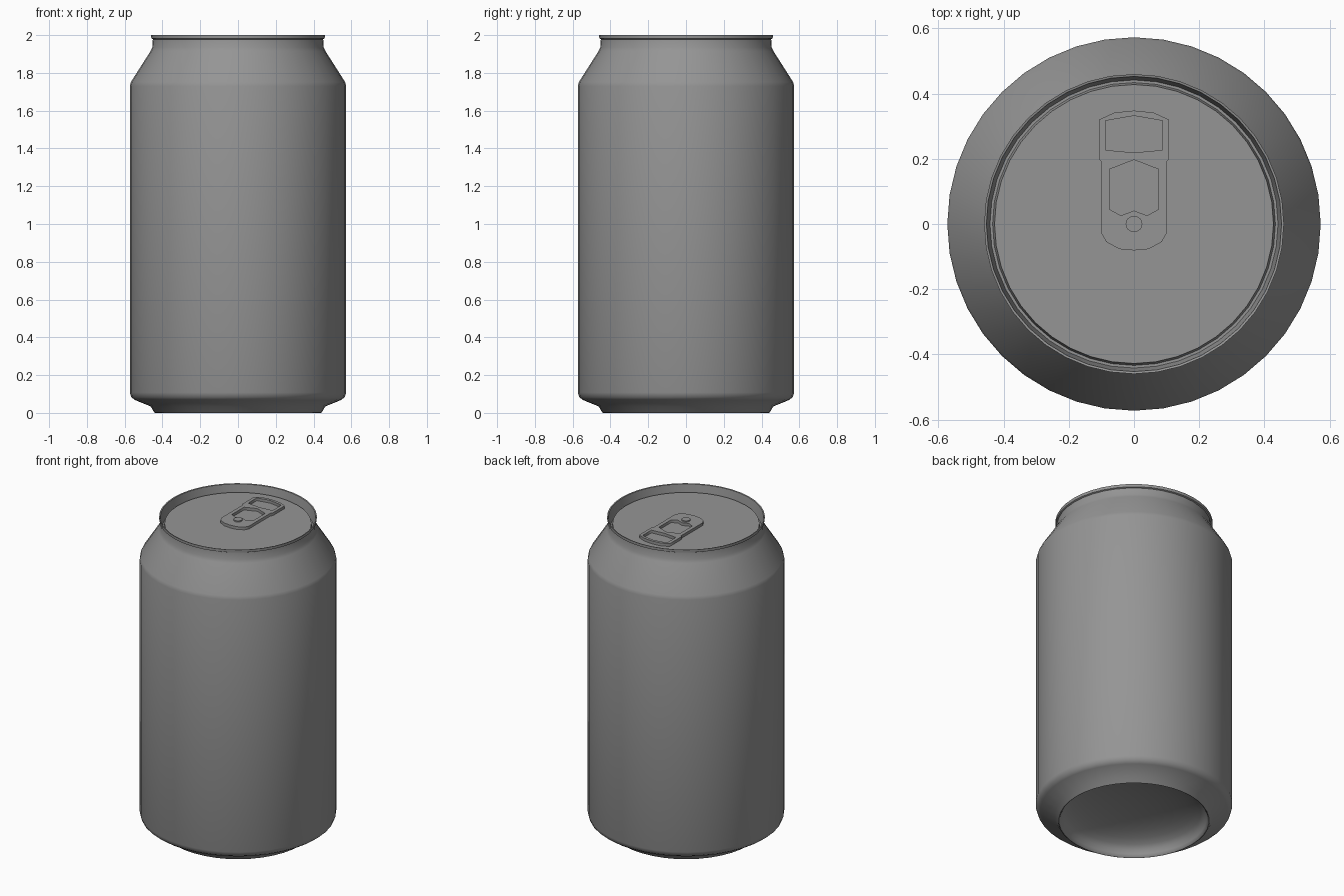
import bpy, bmesh, math

if "Cube" in bpy.data.objects:
    bpy.data.objects.remove(bpy.data.objects["Cube"])

SEGS = 40
LID_Z = 1.956

# Dark grey metal
metal = bpy.data.materials.new("dark_metal")
metal.diffuse_color = (0.3, 0.3, 0.3, 1)
metal.use_nodes = True
metal.node_tree.nodes["Principled BSDF"].inputs["Base Color"].default_value = metal.diffuse_color


def smooth(obj, angle):
    bpy.ops.object.select_all(action='DESELECT')
    obj.select_set(True)
    bpy.context.view_layer.objects.active = obj
    bpy.ops.object.shade_smooth_by_angle(angle=math.radians(angle))


def lathe(name, profile, segs=SEGS, angle=42):
    """Spin an (r, z) profile around the z axis."""
    bm = bmesh.new()
    verts = [bm.verts.new((r, 0, z)) for r, z in profile]
    edges = [bm.edges.new(pair) for pair in zip(verts, verts[1:])]
    bmesh.ops.spin(bm, geom=verts + edges, cent=(0, 0, 0), axis=(0, 0, 1),
                   angle=math.tau, steps=segs, use_merge=True)
    bmesh.ops.remove_doubles(bm, verts=bm.verts, dist=1e-4)
    bmesh.ops.recalc_face_normals(bm, faces=bm.faces)
    mesh = bpy.data.meshes.new(name)
    bm.to_mesh(mesh)
    bm.free()
    mesh.materials.append(metal)
    obj = bpy.data.objects.new(name, mesh)
    bpy.context.collection.objects.link(obj)
    smooth(obj, angle)
    return obj


def mirrored(half):
    """Close a right-hand half outline across x = 0."""
    return half + [(-x, y) for x, y in reversed(half) if x > 0]


def plate(name, outlines, z, thickness):
    """Flat plate; outlines after the first become holes."""
    curve = bpy.data.curves.new(name, 'CURVE')
    curve.dimensions = '2D'
    curve.fill_mode = 'BOTH'
    curve.extrude = thickness / 2
    curve.materials.append(metal)
    for pts in outlines:
        s = curve.splines.new('POLY')
        s.points.add(len(pts) - 1)
        for p, (x, y) in zip(s.points, pts):
            p.co = (x, y, 0, 1)
        s.use_cyclic_u = True
    obj = bpy.data.objects.new(name, curve)
    obj.location.z = z + thickness / 2
    bpy.context.collection.objects.link(obj)
    bpy.ops.object.select_all(action='DESELECT')
    obj.select_set(True)
    bpy.context.view_layer.objects.active = obj
    bpy.ops.object.convert(target='MESH')
    return bpy.context.view_layer.objects.active


# Can shell: domed base, foot, wall, shoulder, rim, groove and lid
dome = [(0.425 * math.sin(a), 0.02 + 0.12 * math.cos(a))
        for a in (i * math.pi / 16 for i in range(9))]
shell = [(0.432, 0.004), (0.438, 0.0), (0.444, 0.003), (0.462, 0.034),
         (0.545, 0.068), (0.565, 0.083), (0.573, 0.108),
         (0.573, 1.73), (0.567, 1.752), (0.463, 1.915), (0.454, 1.935),
         (0.451, 1.978), (0.459, 1.982), (0.46, 2.0),
         (0.453, 1.998), (0.442, 1.925), (0.434, 1.925),
         (0.428, LID_Z), (0.0, LID_Z)]
lathe("can_body", dome + shell)

# Pull tab with finger hole and rivet window
outline = mirrored([(0, 0.348), (0.06, 0.342), (0.108, 0.32), (0.108, 0.2),
                    (0.099, 0.19), (0.099, -0.03), (0.085, -0.055),
                    (0.045, -0.077), (0, -0.081)])
finger_hole = mirrored([(0, 0.332), (0.087, 0.317), (0.087, 0.227), (0, 0.219)])
window = mirrored([(0, 0.197), (0.075, 0.168), (0.075, 0.045),
                   (0.04, 0.026), (0, 0.041)])
plate("pull_tab", [outline, finger_hole, window], LID_Z + 0.002, 0.018)

# Rivet holding the tab
lathe("rivet", [(0, LID_Z), (0.026, LID_Z), (0.026, LID_Z + 0.028),
                (0, LID_Z + 0.028)], segs=10)
